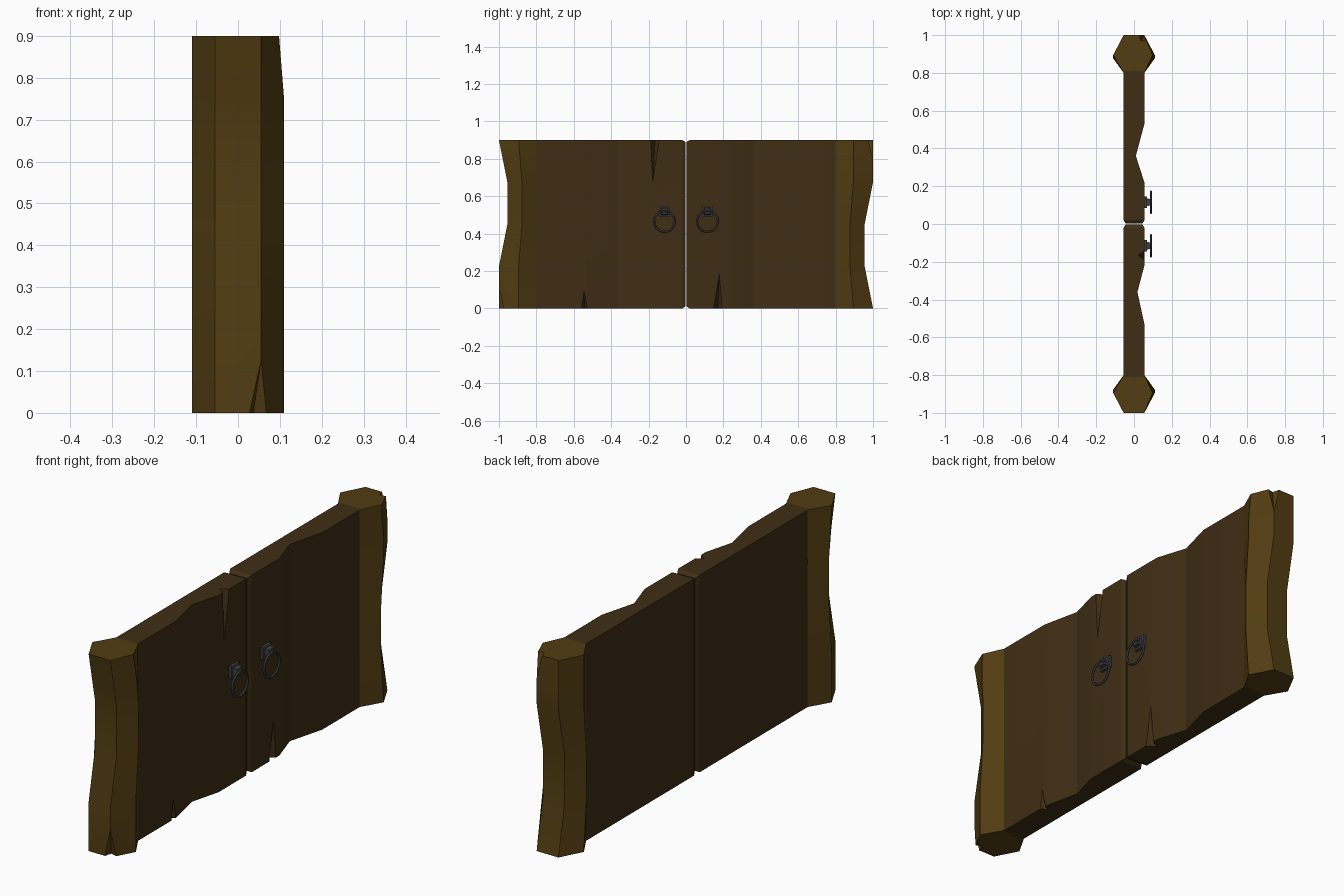
import bpy, bmesh, math
from mathutils import Matrix

if "Cube" in bpy.data.objects:
    bpy.data.objects.remove(bpy.data.objects["Cube"])

H = 0.9


def material(name, rgb):
    m = bpy.data.materials.new(name)
    m.diffuse_color = (*rgb, 1)
    m.use_nodes = True
    m.node_tree.nodes["Principled BSDF"].inputs["Base Color"].default_value = m.diffuse_color
    return m


PANEL = material("dark_wood", (0.050, 0.027, 0.007))
POST = material("post_wood", (0.084, 0.046, 0.006))
IRON = material("iron", (0.05, 0.05, 0.055))


def finish(bm, name, mat=None):
    bmesh.ops.recalc_face_normals(bm, faces=bm.faces)
    me = bpy.data.meshes.new(name)
    bm.to_mesh(me)
    bm.free()
    ob = bpy.data.objects.new(name, me)
    bpy.context.collection.objects.link(ob)
    if mat:
        me.materials.append(mat)
    return ob


def smooth(ob, angle):
    bpy.ops.object.select_all(action='DESELECT')
    ob.select_set(True)
    bpy.context.view_layer.objects.active = ob
    bpy.ops.object.shade_smooth_by_angle(angle=math.radians(angle))


def loft(rings):
    """Closed solid through rings of equal point count."""
    bm = bmesh.new()
    vs = [[bm.verts.new(p) for p in r] for r in rings]
    n = len(vs[0])
    for a, b in zip(vs, vs[1:]):
        for i in range(n):
            j = (i + 1) % n
            bm.faces.new((a[i], a[j], b[j], b[i]))
    bm.faces.new(vs[0])
    bm.faces.new(vs[-1])
    return bm


def gouge(ob, end_z, tip, a, b, deep, out):
    """Cut a tapering split that opens at end_z and runs out at tip."""
    z = end_z + (0.01 if end_z > 0.4 else -0.01)
    bm = bmesh.new()
    for p in (tip, (*a, z), (*b, z), (*deep, z), (*out, z)):
        bm.verts.new(p)
    bmesh.ops.convex_hull(bm, input=bm.verts)
    cut = finish(bm, ob.name + "_split_cutter", ob.data.materials[0])
    cut.hide_render = True
    cut.hide_set(True)
    m = ob.modifiers.new("split", 'BOOLEAN')
    m.operation = 'DIFFERENCE'
    m.solver = 'EXACT'
    m.object = cut


def crack(ob, end_z, y1, y2, yt, zt, depth):
    ym = (y1 + y2) / 2
    gouge(ob, end_z, (0.056, yt, zt), (0.056, y1), (0.056, y2),
          (0.056 - depth, ym), (0.09, ym))


# Door panels: worn face with a vertical hollow, bevelled meeting edge
panels = {}
for s, label, dip in ((-1, "left", 0.018), (1, "right", 0.010)):
    prof = [(-0.055, 0.81), (-0.055, 0.02), (0.055, 0.02), (0.055, 0.22),
            (dip, 0.36), (0.055, 0.53), (0.055, 0.81)]
    bm = loft([[(x, s * y, z) for x, y in prof] for z in (0, H)])
    bmesh.ops.recalc_face_normals(bm, faces=bm.faces)
    end = [f for f in bm.faces if all(abs(abs(v.co.y) - 0.02) < 1e-4 for v in f.verts)]
    bmesh.ops.inset_individual(bm, faces=end, thickness=0.015, depth=0.018)
    panels[s] = finish(bm, label + "_door_panel", PANEL)
    smooth(panels[s], 25)
crack(panels[-1], H, -0.19, -0.14, -0.178, 0.67, 0.035)
crack(panels[-1], 0, -0.56, -0.525, -0.545, 0.10, 0.035)
crack(panels[1], 0, 0.145, 0.195, 0.178, 0.19, 0.04)

# Hexagonal end posts with a wavy outer side
for s, label in ((-1, "left"), (1, "right")):
    wave = [0, 0, 0.045, 0.045, 0.03, 0] if s < 0 else [0, 0.045, 0.045, 0, 0, 0]
    rings = []
    for z, d in zip((0, 0.225, 0.45, 0.675, 0.75, H), wave):
        tip = 0.098 if z == H else 0.11
        mid = 0.895 - d * 0.4
        pts = [(-0.055, 1 - d), (0.055, 1 - d), (tip, mid),
               (0.055, 0.8), (-0.055, 0.8), (-0.11, mid)]
        rings.append([(x, s * y, z) for x, y in pts])
    post = finish(loft(rings), label + "_post", POST)
    smooth(post, 20)
    end = 0 if s < 0 else H
    gouge(post, end, (0.056, s * 1.001, 0.13 if s < 0 else 0.78), (0.025, s * 1.001),
          (0.07, s * 0.974), (0.035, s * 0.965), (0.08, s * 1.03))

# Ring pulls on tapered mounts
for s, label in ((-1, "left"), (1, "right")):
    y = s * 0.115
    mount = []
    for x, hw, hh in ((0.045, 0.03, 0.028), (0.068, 0.03, 0.028),
                      (0.07, 0.02, 0.02), (0.088, 0.016, 0.016)):
        mount.append([(x, y + a * hw, 0.52 + b * hh)
                      for a, b in ((-1, -1), (1, -1), (1, 1), (-1, 1))])
    finish(loft(mount), label + "_ring_mount", IRON)
    bpy.ops.mesh.primitive_torus_add(
        major_radius=0.056, minor_radius=0.006, major_segments=20, minor_segments=6,
        location=(0.09, y, 0.465), rotation=(0, math.pi / 2, 0))
    ring = bpy.context.object
    ring.name = label + "_ring_pull"
    ring.data.materials.append(IRON)
